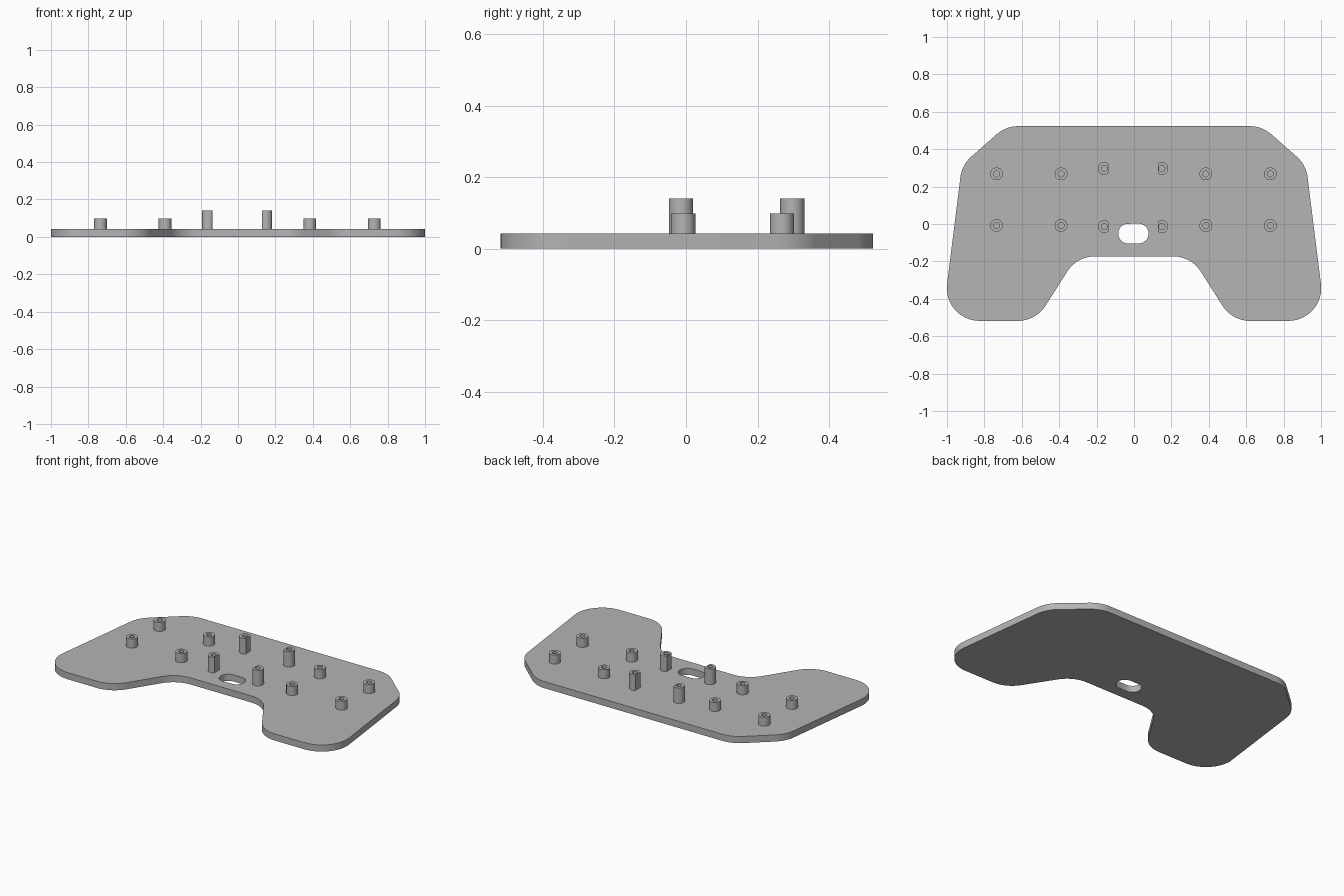
import bpy, bmesh
from math import sin, cos, pi, tan
from mathutils import Vector

if "Cube" in bpy.data.objects:
    bpy.data.objects.remove(bpy.data.objects["Cube"])

grey = bpy.data.materials.new("matte grey")
grey.use_nodes = True
colour = (0.46, 0.46, 0.46, 1)
grey.diffuse_color = colour
grey.node_tree.nodes["Principled BSDF"].inputs["Base Color"].default_value = colour

PLATE_TOP = 0.042
SHIFT = -0.003  # the posts and slot sit slightly off the plate centre


def extrude_loops(name, loops, z0, z1):
    """Solid from an outer outline and inner hole outlines."""
    bm = bmesh.new()
    edges = []
    for loop in loops:
        vs = [bm.verts.new((x, y, z0)) for x, y in loop]
        edges += [bm.edges.new((vs[i - 1], vs[i])) for i in range(len(vs))]
    bmesh.ops.triangle_fill(bm, use_beauty=True, use_dissolve=False, edges=edges)
    ext = bmesh.ops.extrude_face_region(bm, geom=bm.faces[:], use_keep_orig=True)
    top = [g for g in ext["geom"] if isinstance(g, bmesh.types.BMVert)]
    bmesh.ops.translate(bm, vec=(0, 0, z1 - z0), verts=top)
    bmesh.ops.recalc_face_normals(bm, faces=bm.faces[:])
    mesh = bpy.data.meshes.new(name)
    bm.to_mesh(mesh)
    bm.free()
    mesh.materials.append(grey)
    obj = bpy.data.objects.new(name, mesh)
    bpy.context.collection.objects.link(obj)
    bpy.ops.object.select_all(action='DESELECT')
    obj.select_set(True)
    bpy.context.view_layer.objects.active = obj
    bpy.ops.object.shade_smooth_by_angle(angle=pi / 6)
    return obj


def fillet(corners, radius, steps=12):
    """Round every corner of a closed polygon with the same radius."""
    out = []
    for i, c in enumerate(corners):
        p = Vector(c)
        a = (Vector(corners[i - 1]) - p).normalized()
        b = (Vector(corners[(i + 1) % len(corners)]) - p).normalized()
        half = a.angle(b) / 2
        centre = p + (a + b).normalized() * radius / sin(half)
        start = p + a * radius / tan(half) - centre
        end = p + b * radius / tan(half) - centre
        sweep = pi - 2 * half
        for k in range(steps + 1):
            t = k / steps
            v = (start * sin((1 - t) * sweep) + end * sin(t * sweep)) / sin(sweep)
            out.append(tuple(centre + v))
    return out


def circle(cx, cy, r, n=32):
    return [(cx + r * cos(2 * pi * k / n), cy + r * sin(2 * pi * k / n)) for k in range(n)]


# Base plate with a rounded slot
half = [(0.685, 0.523), (0.92, 0.316), (1.024, -0.518), (0.525, -0.518), (0.305, -0.173)]
outline = fillet(half + [(-x, y) for x, y in reversed(half)], 0.175)
slot = [(x + (0.028 if x > 0 else -0.028) + SHIFT, y) for x, y in circle(0, -0.051, 0.053)]
extrude_loops("base_plate", [outline, slot], 0, PLATE_TOP)

# Hollow posts, blind at the plate surface
for side, label in ((1, "left"), (-1, "right")):
    for row, y in (("back", 0.268), ("front", -0.008)):
        for place, x in (("inner", 0.387), ("outer", 0.732)):
            cx = side * x + SHIFT
            extrude_loops(f"short_post_{label}_{row}_{place}",
                          [circle(cx, y, 0.034), circle(cx, y, 0.016)], PLATE_TOP, 0.099)
    # Tall posts have a flat facing the middle
    for row, y in (("back", 0.297), ("front", -0.014)):
        cx = side * 0.154 + SHIFT - 0.002
        flat = 0.022
        body = [(cx + side * max(side * (px - cx), -flat), py)
                for px, py in circle(cx, y, 0.034)]
        extrude_loops(f"tall_post_{label}_{row}",
                      [body, circle(cx, y, 0.016)], PLATE_TOP, 0.14)
